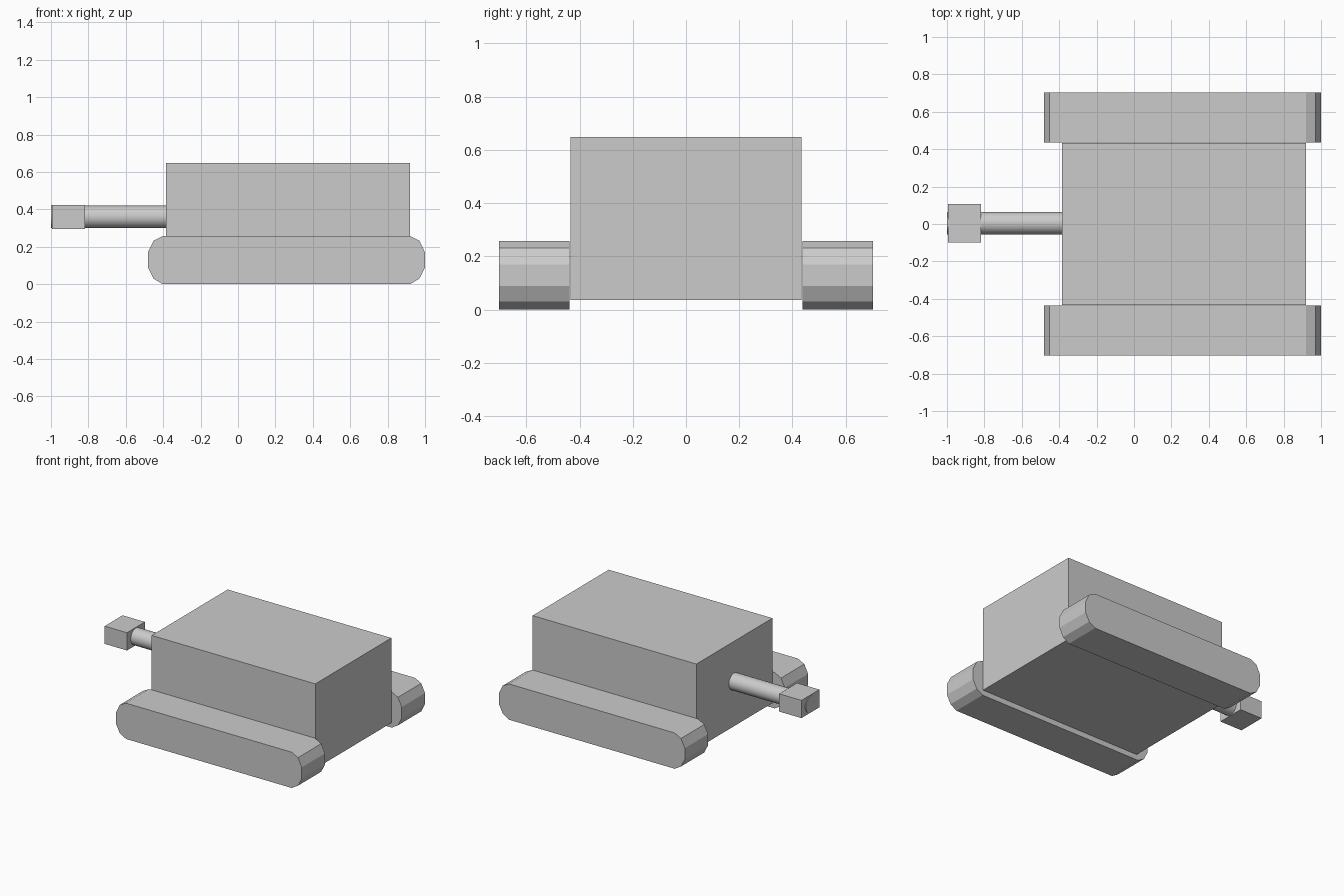
import bpy, bmesh, math

if "Cube" in bpy.data.objects:
    bpy.data.objects.remove(bpy.data.objects["Cube"])


def finish(name, bm):
    bmesh.ops.recalc_face_normals(bm, faces=bm.faces)
    mesh = bpy.data.meshes.new(name)
    bm.to_mesh(mesh)
    bm.free()
    obj = bpy.data.objects.new(name, mesh)
    bpy.context.collection.objects.link(obj)
    return obj


def box(name, lo, hi):
    bm = bmesh.new()
    bmesh.ops.create_cube(bm, size=1)
    for v in bm.verts:
        v.co = [(a + b) / 2 + c * (b - a) for a, b, c in zip(lo, hi, v.co)]
    return finish(name, bm)


def track(name, y0, y1):
    # Rounded side outline: distance in from each end, height
    ends = [(0.08, 0.0), (0.03, 0.03), (0.0, 0.09),
            (0.0, 0.17), (0.03, 0.232), (0.08, 0.258)]
    outline = [(1.0 - d, z) for d, z in ends]
    outline += [(-0.482 + d, z) for d, z in reversed(ends)]
    bm = bmesh.new()
    face = bm.faces.new([bm.verts.new((x, y0, z)) for x, z in outline])
    ext = bmesh.ops.extrude_face_region(bm, geom=[face], use_keep_orig=True)
    verts = [g for g in ext["geom"] if isinstance(g, bmesh.types.BMVert)]
    bmesh.ops.translate(bm, verts=verts, vec=(0, y1 - y0, 0))
    return finish(name, bm)


# Main hull
box("hull", (-0.386, -0.433, 0.036), (0.92, 0.433, 0.648))

# Tracks on both sides
for name, side in (("near_track", -1), ("far_track", 1)):
    track(name, side * 0.437, side * 0.702)

# Gun barrel, just poking through the muzzle block
bpy.ops.mesh.primitive_cylinder_add(
    vertices=32, radius=0.06, depth=0.63,
    location=(-0.685, 0.004, 0.36), rotation=(0, math.pi / 2, 0))
bpy.context.object.name = "barrel"
bpy.ops.object.shade_smooth_by_angle(angle=math.radians(30))

# Muzzle block
box("muzzle", (-0.995, -0.098, 0.296), (-0.817, 0.106, 0.424))
